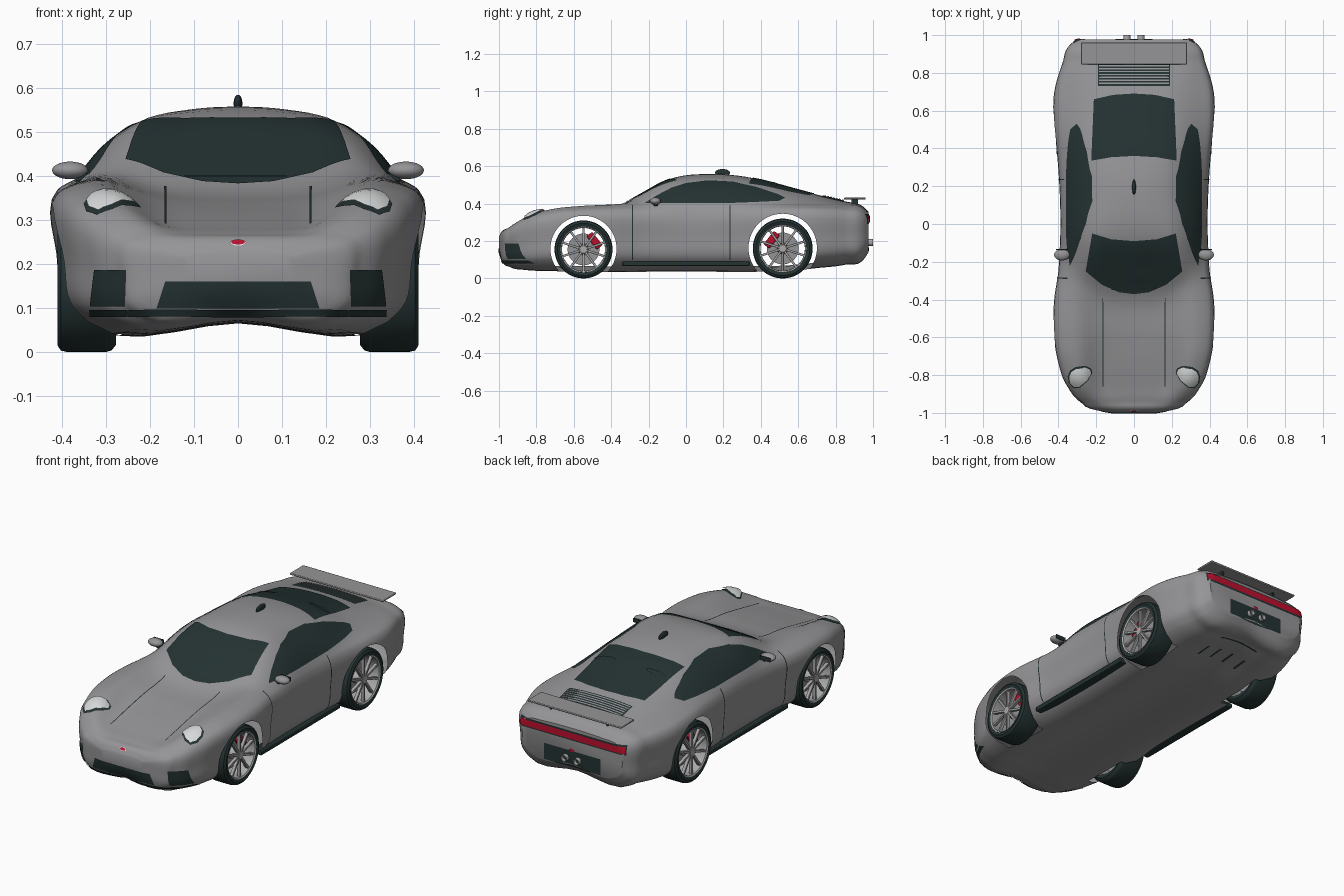
import bpy, bmesh, math
from mathutils import Vector, Matrix
from mathutils.bvhtree import BVHTree

cube = bpy.data.objects.get("Cube")
if cube:
    bpy.data.objects.remove(cube, do_unlink=True)


def material(name, r, g, b):
    m = bpy.data.materials.new(name)
    m.use_nodes = True
    m.diffuse_color = (r, g, b, 1)
    m.node_tree.nodes["Principled BSDF"].inputs["Base Color"].default_value = (r, g, b, 1)
    return m


GREY = material("body grey", .3, .3, .31)
DARK = material("dark glass and rubber", .018, .032, .032)
SILVER = material("wheel silver", .4, .4, .4)
WHITE = material("lamp white", .68, .7, .7)
RED = material("lamp red", .5, .005, .025)


def finish(name, bm, mat, mirror=False, bevel=0):
    me = bpy.data.meshes.new(name)
    bm.to_mesh(me)
    bm.free()
    me.shade_smooth()
    me.set_sharp_from_angle(angle=math.radians(38))
    me.materials.append(mat)
    ob = bpy.data.objects.new(name, me)
    bpy.context.collection.objects.link(ob)
    if bevel:
        mod = ob.modifiers.new("bevel", "BEVEL")
        mod.width, mod.segments = bevel, 2
    if mirror:
        mod = ob.modifiers.new("mirror", "MIRROR")
        mod.use_mirror_merge = False
    return ob


def spline(ts, pts, t):
    """Smooth curve through pts at unevenly spaced parameters ts."""
    n = len(ts) - 1
    i = max(k for k in range(n) if k == 0 or ts[k] <= t)

    def slope(k):
        return (pts[k + 1] - pts[k]) / (ts[k + 1] - ts[k])

    def tangent(k):
        if k in (0, n):
            return slope(min(k, n - 1))
        a, b = ts[k] - ts[k - 1], ts[k + 1] - ts[k]
        return (slope(k - 1) * b + slope(k) * a) / (a + b)

    h = ts[i + 1] - ts[i]
    s = (t - ts[i]) / h
    blend = s * s * (3 - 2 * s)
    return (pts[i] * (1 - blend) + pts[i + 1] * blend
            + tangent(i) * (h * s * (1 - s) ** 2) - tangent(i + 1) * (h * s * s * (1 - s)))


# Body stations: y, half width, floor z, shoulder x, shoulder z, roof edge x, roof edge z, top z
STATIONS = [
    (-1, .12, .15, .1, .22, .06, .225, .225),
    (-.985, .2, .11, .16, .24, .1, .248, .25),
    (-.94, .28, .08, .23, .275, .13, .27, .268),
    (-.86, .345, .07, .28, .327, .16, .288, .285),
    (-.72, .395, .068, .31, .37, .17, .318, .314),
    (-.58, .415, .066, .325, .386, .17, .345, .337),
    (-.4, .412, .065, .335, .393, .18, .372, .368),
    (-.25, .39, .065, .345, .394, .25, .438, .447),
    (-.1, .385, .065, .36, .395, .22, .512, .527),
    (.15, .386, .065, .362, .396, .195, .532, .558),
    (.4, .4, .066, .36, .4, .195, .507, .528),
    (.55, .415, .07, .355, .4, .2, .468, .488),
    (.7, .412, .085, .34, .395, .2, .436, .448),
    (.85, .37, .1, .31, .385, .2, .402, .412),
    (.95, .33, .125, .285, .366, .2, .376, .382),
    (.976, .3, .16, .26, .345, .18, .352, .357),
]
YS = [s[0] for s in STATIONS]
ROWS = [Vector(s[1:]) for s in STATIONS]


def section(y):
    w, zb, xs, zs, rx, rz, zt = spline(YS, ROWS, y)
    f = zs - zb
    pts = [(0, zb), (.85 * w, zb), (.965 * w, zb + .15 * f), (w, zb + .45 * f),
           (.985 * w, zs - .09 * f), (xs, zs), (rx, rz), (rx / 2, rz + .8 * (zt - rz)), (0, zt)]
    pts = [(-pts[1][0], pts[1][1])] + pts + [(-pts[-2][0], pts[-2][1])]
    pts = [Vector(p) for p in pts]
    ts = [0]
    for a, b in zip(pts, pts[1:]):
        ts.append(ts[-1] + (b - a).length)
    side = [spline(ts, pts, ts[k] + (ts[k + 1] - ts[k]) * j / 5)
            for k in range(1, len(pts) - 2) for j in range(5)] + [pts[-2]]
    return [(p.x, y, p.y) for p in side] + [(-p.x, y, p.y) for p in side[-2:0:-1]]


# Body shell lofted along its length
bm = bmesh.new()
samples = [a + (b - a) * j / 6 for a, b in zip(YS, YS[1:]) for j in range(6)] + [YS[-1]]
rings = [[bm.verts.new(p) for p in section(y)] for y in samples]
for r0, r1 in zip(rings, rings[1:]):
    for k in range(len(r0)):
        bm.faces.new((r0[k - 1], r0[k], r1[k], r1[k - 1]))
bm.faces.new(rings[0])
bm.faces.new(rings[-1])
bmesh.ops.recalc_face_normals(bm, faces=bm.faces)
SURFACE = BVHTree.FromBMesh(bm)
body = finish("body", bm, GREY)
body.data.materials.append(DARK)

# Wheel openings cut through to the hollow inside
WHEELS = {"front": (-.548, .155, .177), "rear": (.517, .16, .183)}
bm = bmesh.new()
for y, radius, arch in WHEELS.values():
    for side in (-1, 1):
        bmesh.ops.create_cone(bm, cap_ends=True, segments=64, radius1=arch, radius2=arch, depth=.3,
                              matrix=Matrix.Translation((side * .415, y, radius + .003))
                              @ Matrix.Rotation(math.pi / 2, 4, 'Y'))
for f in bm.faces:
    f.material_index = 1
cutter = finish("arch_cutter", bm, GREY)
cutter.data.materials.append(DARK)
cutter.hide_render = True
cut = body.modifiers.new("arches", "BOOLEAN")
cut.operation, cut.solver, cut.object = "DIFFERENCE", "EXACT", cutter
bpy.context.view_layer.update()
shell = bpy.data.meshes.new_from_object(body.evaluated_get(bpy.context.evaluated_depsgraph_get()))
body.modifiers.clear()
bpy.data.objects.remove(cutter, do_unlink=True)
bm = bmesh.new()
bm.from_mesh(shell)
bmesh.ops.delete(bm, geom=[f for f in bm.faces if f.material_index == 1], context="FACES")
bm.to_mesh(shell)
bm.free()
shell.set_sharp_from_angle(angle=math.radians(38))
body.data = shell

# Thin plates laid onto the body from one direction
VIEWS = {"top": (0, 0, -1), "under": (0, 0, 1), "front": (0, 1, 0), "rear": (0, -1, 0), "side": (-1, 0, 0)}


def plate(name, outline, view, mat, lift=.003, mirror=False, bulge=0):
    d = Vector(VIEWS[view])
    axes = [k for k in range(3) if d[k] == 0]
    bm = bmesh.new()
    verts = []
    for p in outline:
        co = -d * 2
        co[axes[0]], co[axes[1]] = p
        verts.append(bm.verts.new(co))
    bm.faces.new(verts)
    mid = sum((v.co for v in verts), Vector()) / len(verts)
    reach = max((v.co - mid).length for v in verts)
    for k, axis in enumerate(axes):
        normal = Vector((0, 0, 0))
        normal[axis] = 1
        lo, hi = min(p[k] for p in outline), max(p[k] for p in outline)
        steps = math.ceil((hi - lo) / .022)
        for j in range(1, steps):
            bmesh.ops.bisect_plane(bm, geom=bm.verts[:] + bm.edges[:] + bm.faces[:],
                                   plane_co=normal * (lo + (hi - lo) * j / steps), plane_no=normal)
    lost = []
    for v in bm.verts:
        hit, normal, _, _ = SURFACE.ray_cast(v.co, d)
        if hit is None:
            lost.append(v)
        else:
            v.co = hit + normal * (lift + bulge * (1 - ((v.co - mid).length / reach) ** 2))
    bmesh.ops.delete(bm, geom=lost, context="VERTS")
    bm.normal_update()
    bmesh.ops.reverse_faces(bm, faces=[f for f in bm.faces if f.normal.dot(d) > 0])
    return finish(name, bm, mat, mirror)


def sym(half):
    return half + [(-x, v) for x, v in reversed(half) if x]


def rect(u0, u1, v0, v1):
    return [(u0, v0), (u1, v0), (u1, v1), (u0, v1)]


def oval(u, v, a, b):
    return [(u + a * math.cos(k * math.pi / 10), v + b * math.sin(k * math.pi / 10)) for k in range(20)]


# Glass
plate("windscreen", sym([(0, -.09), (.12, -.08), (.22, -.05), (.255, -.25), (.17, -.32), (.08, -.36), (0, -.37)]), "top", DARK)
plate("rear_window", sym([(0, .36), (.12, .353), (.225, .335), (.212, .66), (.11, .683), (0, .69)]), "top", DARK)
plate("side_window", [(-.22, .402), (-.15, .445), (-.08, .482), (0, .508), (.12, .522), (.25, .515), (.38, .486),
                      (.5, .445), (.53, .43), (.5, .413), (.4, .408), (.25, .402)], "side", DARK, mirror=True)
plate("rear_window_slot", oval(.155, .47, .062, .016), "top", DARK, .008, True)
for x in (-.06, .05):
    plate("wiper", rect(x - .06, x + .06, -.345, -.339), "top", DARK, .007)

# Headlamps
lamp = [(.32, -.868), (.344, -.84), (.35, -.805), (.338, -.775), (.31, -.757), (.26, -.75), (.228, -.765),
        (.222, -.787), (.245, -.83), (.285, -.865)]
plate("headlamp_surround", lamp, "top", DARK, .003, True)
plate("headlamp", [(.288 + (x - .288) * .87, -.808 + (y + .808) * .87) for x, y in lamp], "top", WHITE, .006, True, .012)

# Nose intakes, badge and seams
plate("front_intake", sym([(0, .1), (.185, .1), (.165, .16), (0, .16)]), "front", DARK)
plate("side_intake", [(.255, .105), (.335, .105), (.325, .187), (.253, .187)], "front", DARK, mirror=True)
plate("chin_strip", rect(-.335, .335, .083, .098), "front", DARK, .005)
plate("front_badge_rim", oval(0, .247, .019, .007), "front", WHITE, .003)
plate("front_badge", oval(0, .247, .016, .005), "front", RED, .005)
plate("bonnet_seam", rect(.163, .168, -.86, -.39), "top", DARK, mirror=True)
for y in (-.287, .235):
    plate("door_seam", rect(y - .003, y + .003, .1, .39), "side", DARK, .002, True)

# Engine grille
plate("engine_grille", rect(-.19, .19, .73, .845), "top", DARK)
for k in range(7):
    y = .74 + k * .0155
    plate("grille_slat", rect(-.185, .185, y, y + .007), "top", GREY, .007)

# Tail
plate("tail_lamp_surround", rect(-.318, .318, .292, .342), "rear", DARK)
plate("tail_lamp", rect(-.312, .312, .3, .334), "rear", RED, .007)
plate("rear_panel", rect(-.17, .17, .148, .235), "rear", DARK)
plate("rear_badge", oval(0, .24, .016, .008), "rear", RED, .006)
for k in range(4):
    x = -.12 + k * .08
    plate("floor_slot", rect(x - .006, x + .006, .66, .75), "under", DARK)
plate("floor_gap", rect(-.12, .12, .84, .85), "under", DARK)


def box(name, lo, hi, mat, mirror=False, bevel=0, turn=None):
    lo, hi = Vector(lo), Vector(hi)
    bm = bmesh.new()
    bmesh.ops.create_cube(bm, matrix=(turn or Matrix()) @ Matrix.Translation((lo + hi) / 2) @ Matrix.Diagonal((*(hi - lo), 1)))
    return finish(name, bm, mat, mirror, bevel)


def ball(name, centre, radii, mat, mirror=False):
    bm = bmesh.new()
    bmesh.ops.create_uvsphere(bm, u_segments=24, v_segments=14, radius=1,
                              matrix=Matrix.Translation(centre) @ Matrix.Diagonal((*radii, 1)))
    return finish(name, bm, mat, mirror)


def lathe(name, profile, hub, mat, mirror=True, axis=(1, 0, 0)):
    """Spin a closed (along, radius) profile about an axis through hub."""
    axis = Vector(axis)
    bm = bmesh.new()
    vs = [bm.verts.new(Vector(hub) + axis * a + Vector((0, 0, r))) for a, r in profile]
    edges = [bm.edges.new((vs[k - 1], vs[k])) for k in range(len(vs))]
    bmesh.ops.spin(bm, geom=vs + edges, cent=hub, axis=axis, angle=math.tau, steps=48, use_merge=True)
    bmesh.ops.remove_doubles(bm, verts=bm.verts, dist=.0001)
    bmesh.ops.recalc_face_normals(bm, faces=bm.faces)
    return finish(name, bm, mat, mirror)


# Spoiler, sills, mirrors, aerial, exhausts
box("spoiler", (-.28, .845, .422), (.28, .96, .432), GREY, bevel=.003)
box("spoiler_strut", (.165, .885, .37), (.175, .92, .424), DARK, True)
box("sill", (.32, -.34, .066), (.378, .34, .09), DARK, True, .004)
ball("mirror", (.382, -.163, .413), (.041, .03, .02), GREY, True)
box("mirror_glass", (.352, -.137, .402), (.412, -.133, .424), DARK, True)
box("mirror_stalk", (.335, -.175, .388), (.37, -.15, .408), DARK, True, .004)
ball("aerial", (0, .195, .565), (.01, .04, .02), DARK)
lathe("exhaust", [(.93, .018), (1, .018), (1, .014), (.96, .014), (.96, 0), (.93, 0)], (.037, 0, .192), SILVER, True, (0, 1, 0))

# Wheels
for end, (y, r, _) in WHEELS.items():
    hub = Vector((0, y, r))
    lathe(end + "_tyre", [(.285, .77 * r), (.278, .9 * r), (.288, .98 * r), (.3, r), (.39, r), (.403, .98 * r),
                          (.411, .9 * r), (.405, .79 * r)], hub, DARK)
    lathe(end + "_rim", [(.288, .74 * r), (.288, .78 * r), (.4, .8 * r), (.408, .79 * r), (.404, .75 * r), (.38, .74 * r)], hub, SILVER)
    lathe(end + "_hub", [(.33, 0), (.33, .03), (.385, .028), (.402, .02), (.402, 0)], hub, SILVER)
    lathe(end + "_brake_disc", [(.33, 0), (.33, .085), (.342, .085), (.342, 0)], hub, GREY)
    for k in range(10):
        turn = Matrix.Translation(hub) @ Matrix.Rotation(k * math.tau / 10, 4, 'X')
        box(end + "_spoke", (.382, -.006, .015), (.4, .006, .76 * r), SILVER, True, .002, turn)
    lean = Matrix.Translation(hub) @ Matrix.Rotation(math.copysign(.9, y), 4, 'X')
    box(end + "_caliper", (.322, -.045, .055), (.368, .045, .095), RED, True, .006, lean)
